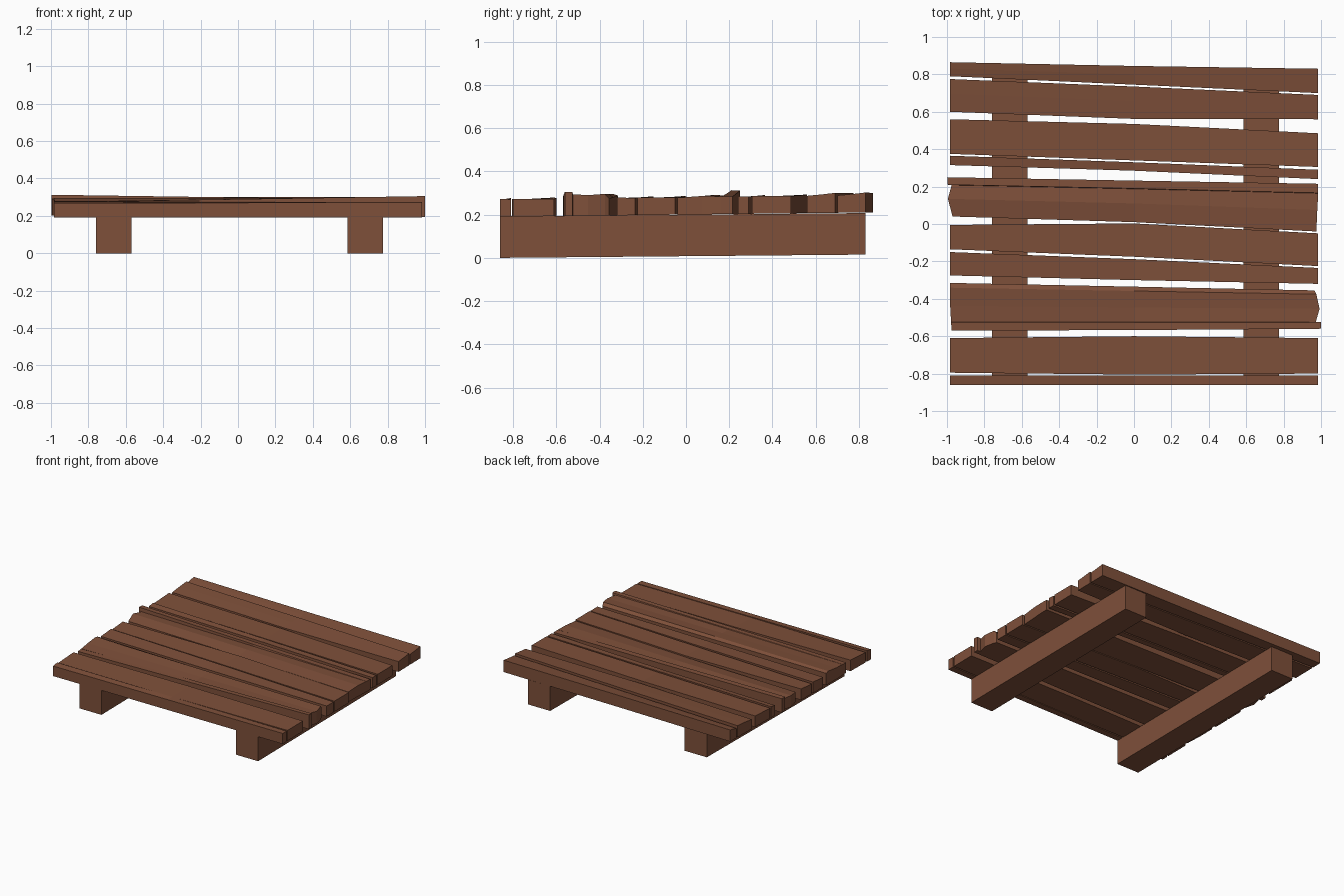
import bpy, bmesh

wood = bpy.data.materials.new("brown_wood")
wood.diffuse_color = (0.21, 0.08, 0.042, 1)


def finish(name, bm):
    bmesh.ops.recalc_face_normals(bm, faces=bm.faces)
    me = bpy.data.meshes.new(name)
    bm.to_mesh(me)
    bm.free()
    me.materials.append(wood)
    ob = bpy.data.objects.new(name, me)
    bpy.context.collection.objects.link(ob)
    return ob


def rest(y):
    """Height of the slightly sloping bearer tops."""
    return 0.19 + 0.02 * (y + 0.86) / 1.69


# Default cross-section: fraction of width, left end x, right end x, thickness left, right
PLAIN = [(0, -0.985, 0.985, 0.078, 0.082), (1, -0.985, 0.985, 0.086, 0.08)]


def plank(name, left, mid, right, across=PLAIN):
    """Plank running along x; each end and the middle give (front y, back y)."""
    bm = bmesh.new()
    rows = []
    for f, xl, xr, tl, tr in across:
        row = []
        for x, (y0, y1), t in ((xl, left, tl), (0.0, mid, (tl + tr) / 2), (xr, right, tr)):
            y = y0 + (y1 - y0) * f
            z = rest(y)
            row.append((bm.verts.new((x, y, z)), bm.verts.new((x, y, z + t))))
        rows.append(row)
    # top, bottom and end faces
    for a, b in zip(rows, rows[1:]):
        for i in range(2):
            for k in (0, 1):
                bm.faces.new((a[i][k], a[i + 1][k], b[i + 1][k], b[i][k]))
        for i in (0, 2):
            bm.faces.new((a[i][0], a[i][1], b[i][1], b[i][0]))
    # long edges
    for r in (rows[0], rows[-1]):
        for i in range(2):
            bm.faces.new((r[i][0], r[i + 1][0], r[i + 1][1], r[i][1]))
    return finish(name, bm)


# Broken-ended wide planks
notch_left = [(0, -0.97, 0.975, 0.075, 0.078), (0.45, -0.995, 0.98, 0.09, 0.085),
              (0.8, -0.975, 0.985, 0.082, 0.082), (0.81, -0.998, 0.985, 0.11, 0.082),
              (1, -0.998, 0.985, 0.108, 0.08)]
notch_right = [(0, -0.975, 1.0, 0.08, 0.112), (0.17, -0.978, 1.0, 0.082, 0.11),
               (0.18, -0.978, 0.972, 0.082, 0.1), (0.52, -0.983, 0.992, 0.09, 0.095),
               (0.9, -0.983, 0.975, 0.1, 0.1), (1, -0.983, 0.965, 0.092, 0.078)]
# Planks with a slightly raised back edge
lifted = [(0, -0.985, 0.985, 0.075, 0.08), (0.55, -0.985, 0.985, 0.085, 0.086),
          (1, -0.985, 0.985, 0.09, 0.092)]

# Deck planks, back to front
planks = [
    ((0.79, 0.865), (0.745, 0.845), (0.70, 0.83), lifted),
    ((0.60, 0.775), (0.562, 0.735), (0.56, 0.69), lifted),
    ((0.375, 0.56), (0.34, 0.535), (0.305, 0.485), PLAIN),
    ((0.315, 0.365), (0.285, 0.33), (0.24, 0.29), PLAIN),
    ((0.04, 0.25), (0.01, 0.232), (-0.04, 0.215), notch_left),
    ((-0.135, -0.005), (-0.175, 0.003), (-0.225, -0.05), PLAIN),
    ((-0.275, -0.15), (-0.30, -0.188), (-0.32, -0.235), PLAIN),
    ((-0.57, -0.315), (-0.567, -0.335), (-0.56, -0.355), notch_right),
    ((-0.795, -0.61), (-0.805, -0.60), (-0.80, -0.61), PLAIN),
    ((-0.86, -0.81), (-0.86, -0.81), (-0.86, -0.81), PLAIN),
]
for i, p in enumerate(planks, 1):
    plank(f"plank_{i}", *p)

# Two square bearers, rising slightly toward the back
for name, x0, x1 in (("left_bearer", -0.76, -0.57), ("right_bearer", 0.585, 0.775)):
    bm = bmesh.new()
    bmesh.ops.create_cube(bm, size=1)
    for v in bm.verts:
        x, y, z = v.co
        back = y > 0
        v.co = (x1 if x > 0 else x0, 0.83 if back else -0.86,
                (0.015 if back else 0) + (0.192 if z > 0 else 0))
    finish(name, bm)
